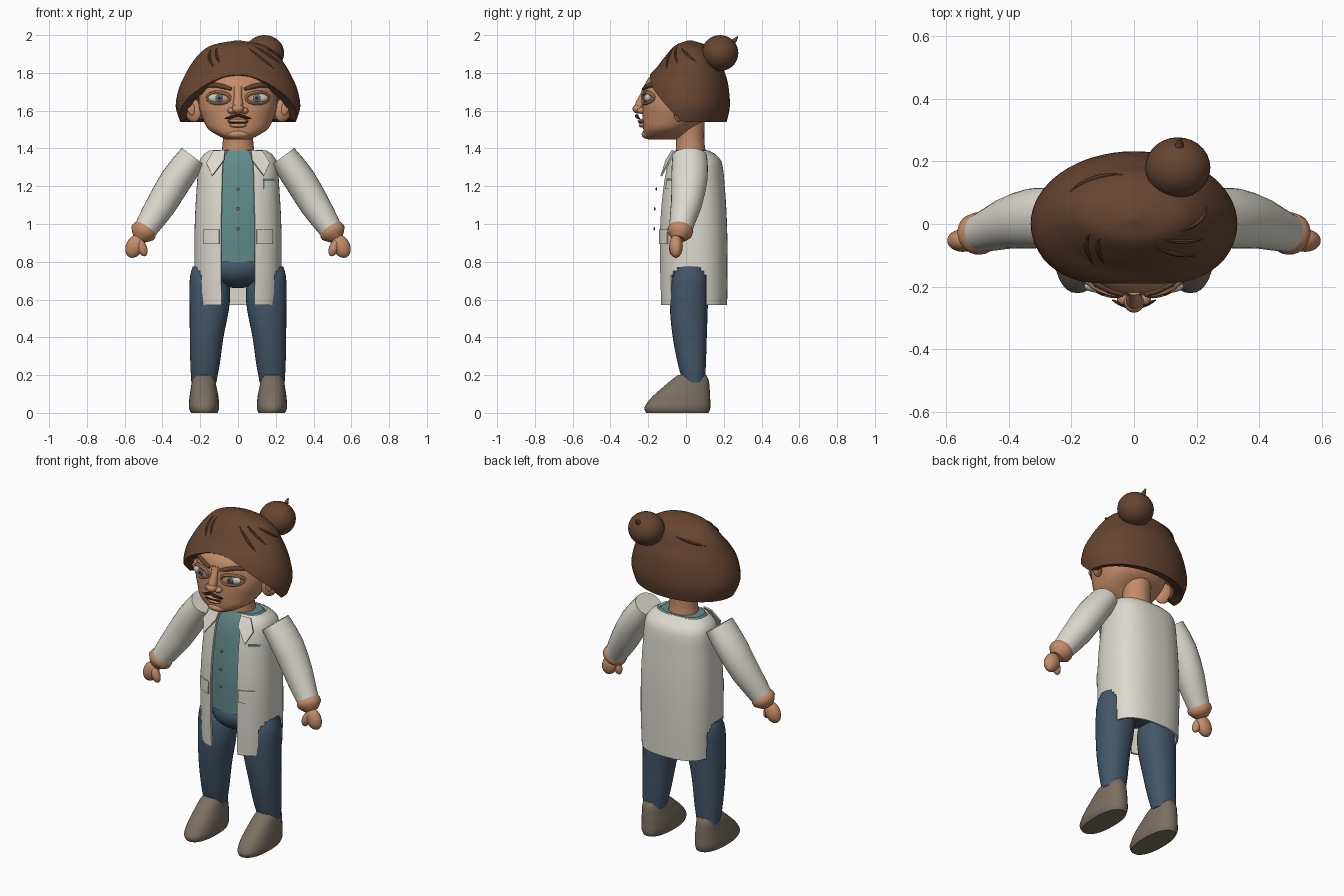
import bpy, bmesh
from math import sin, cos, pi, radians, copysign
from mathutils import Vector

cube = bpy.data.objects.get("Cube")
if cube:
    bpy.data.objects.remove(cube, do_unlink=True)
made = []


def material(name, *srgb):
    m = bpy.data.materials.new(name)
    col = [((c + 0.055) / 1.055) ** 2.4 for c in srgb] + [1]
    m.diffuse_color = col
    m.use_nodes = True
    bsdf = m.node_tree.nodes["Principled BSDF"]
    bsdf.inputs["Base Color"].default_value = col
    bsdf.inputs["Roughness"].default_value = 0.8
    return m


COAT = material("coat white", .86, .85, .81)
SHIRT = material("shirt teal", .38, .55, .54)
JEANS = material("trouser blue", .26, .34, .41)
SHOE = material("shoe taupe", .48, .44, .38)
SKIN = material("skin", .77, .55, .41)
HAIR = material("hair brown", .40, .27, .19)
DARK = material("dark brown", .2, .12, .09)
WHITE = material("eye white", .78, .78, .75)
IRIS = material("iris grey", .36, .43, .47)
BUTTON = material("button copper", .62, .40, .24)


def finish(name, bm, mat, thick=0):
    bmesh.ops.recalc_face_normals(bm, faces=bm.faces)
    me = bpy.data.meshes.new(name)
    bm.to_mesh(me)
    bm.free()
    me.materials.append(mat)
    ob = bpy.data.objects.new(name, me)
    bpy.context.collection.objects.link(ob)
    if thick:
        mod = ob.modifiers.new("Thickness", 'SOLIDIFY')
        mod.thickness, mod.offset = thick, -1
    made.append(ob)
    return ob


def skin_grid(name, rows, mat, closed=True, caps="both", keep=None, thick=0):
    """Bridge rows of points with quads."""
    bm = bmesh.new()
    vs = [[bm.verts.new(p) for p in r] for r in rows]
    n = len(rows[0])
    for a, b in zip(vs, vs[1:]):
        for i in range(n if closed else n - 1):
            j = (i + 1) % n
            quad = [a[i], a[j], b[j], b[i]]
            if keep is None or keep(sum((v.co for v in quad), Vector()) / 4):
                bm.faces.new(quad)
    if caps == "both":
        bm.faces.new(vs[0])
    if caps in ("both", "top"):
        bm.faces.new(vs[-1])
    loose = [v for v in bm.verts if not v.link_faces]
    bmesh.ops.delete(bm, geom=loose, context='VERTS')
    return finish(name, bm, mat, thick)


def sample(table, z):
    """Smoothly read (z, centre x, centre y, radius x, radius y) at height z."""
    z = min(max(z, table[0][0]), table[-1][0])
    i = next(k for k in range(len(table) - 1) if z <= table[k + 1][0])

    def slope(k, c):
        a, b = table[max(k - 1, 0)], table[min(k + 1, len(table) - 1)]
        return (b[c] - a[c]) / (b[0] - a[0])
    p, q = table[i], table[i + 1]
    h = q[0] - p[0]
    t = (z - p[0]) / h
    w = t * t * (3 - 2 * t)
    return [p[c] * (1 - w) + q[c] * w + h * (t * (1 - t) ** 2 * slope(i, c)
            - t * t * (1 - t) * slope(i + 1, c)) for c in range(1, 5)]


def point(table, a, z, p=2.0):
    cx, cy, rx, ry = sample(table, z)
    c, s = cos(a), sin(a)
    return Vector((cx + rx * copysign(abs(c) ** (2 / p), c),
                   cy + ry * copysign(abs(s) ** (2 / p), s), z))


def front_y(table, x, z, p):
    cx, cy, rx, ry = sample(table, z)
    return cy - ry * max(0, 1 - abs((x - cx) / rx) ** p) ** (1 / p)


def loft(name, table, mat, p=2.0, side=1, rows=16, n=32):
    z0, z1 = table[0][0], table[-1][0]
    pts = [[point(table, 2 * pi * i / n, z0 + (z1 - z0) * k / rows, p) for i in range(n)]
           for k in range(rows + 1)]
    return skin_grid(name, [[Vector((v.x * side, v.y, v.z)) for v in r] for r in pts], mat)


def tube(name, path, mat, n=20):
    """Sweep ellipses along (x, y, z, radius across, radius deep)."""
    rows = []
    for k, q in enumerate(path):
        a, b = path[max(k - 1, 0)], path[min(k + 1, len(path) - 1)]
        t = (Vector(b[:3]) - Vector(a[:3])).normalized()
        u = Vector((0, 1, 0)).cross(t).normalized()
        v = t.cross(u)
        rows.append([Vector(q[:3]) + u * q[3] * cos(2 * pi * i / n) + v * q[4] * sin(2 * pi * i / n)
                     for i in range(n)])
    return skin_grid(name, rows, mat)


def ball(name, loc, size, mat, tilt=0):
    bm = bmesh.new()
    bmesh.ops.create_uvsphere(bm, u_segments=28, v_segments=18, radius=1)
    ob = finish(name, bm, mat)
    ob.location, ob.scale, ob.rotation_euler = loc, size, (0, tilt, 0)
    return ob


def patch(name, table, p, x0, x1, z0, z1, mat, out):
    """Thin plate that follows the front of a lofted body."""
    rows = []
    for k in range(7):
        z = z0 + (z1 - z0) * k / 6
        xs = [x0 + (x1 - x0) * i / 8 for i in range(9)]
        rows.append([Vector((x, front_y(table, x, z, p) - out, z)) for x in xs])
    return skin_grid(name, rows, mat, closed=False, caps="", thick=.006)


# Coat: open front, side vents below the hip
coat = [(.57, 0, .04, .222, .178), (.77, 0, .038, .23, .182), (1.0, 0, .037, .229, .18),
        (1.2, 0, .04, .218, .165), (1.33, 0, .045, .205, .143), (1.37, 0, .04, .18, .115),
        (1.39, 0, .03, .15, .09)]
CP = 2.5
edge = radians(18)
angles = [-pi / 2 + edge + (2 * pi - 2 * edge) * i / 72 for i in range(73)]
skin_grid("lab_coat", [[point(coat, a, .57 + .82 * k / 41, CP) for a in angles] for k in range(42)],
          COAT, closed=False, caps="", thick=.012,
          keep=lambda c: not (c.z < .77 and abs(c.y - .015) < .095 - max(0, c.z - .73)))

# Shirt, neck and buttons
loft("shirt", [(.8, 0, .035, .185, .155), (1.0, 0, .035, .2, .16), (1.2, 0, .038, .195, .147),
               (1.33, 0, .04, .18, .125), (1.37, 0, .035, .155, .1), (1.392, 0, .028, .13, .08)], SHIRT, CP)
loft("neck", [(1.37, 0, .025, .088, .08), (1.45, 0, .022, .08, .075), (1.58, 0, .02, .085, .08)], SKIN, rows=8)
for z, y in ((1.185, -.157), (1.08, -.166), (.975, -.168)):
    ball("shirt_button", (0, y, z), (.009, .004, .009), BUTTON)

# Pockets
patch("chest_pocket", coat, CP, .138, .192, 1.185, 1.228, COAT, .006)
patch("chest_pocket_trim", coat, CP, .138, .192, 1.228, 1.241, SHIRT, .006)
for s in (1, -1):
    patch("hip_pocket", coat, CP, s * .1, s * .185, .895, .97, COAT, .008)

# Lapels
for s in (1, -1):
    bm = bmesh.new()
    bm.faces.new([bm.verts.new((s * x, y, z)) for x, y, z in
                  ((.07, -.075, 1.392), (.075, -.108, 1.34), (.138, -.135, 1.255),
                   (.168, -.095, 1.325), (.13, -.065, 1.388))])
    bmesh.ops.triangulate(bm, faces=bm.faces)
    finish("lapel", bm, COAT, .008)

# Trousers, shoes, arms and hands
ball("trouser_seat", (0, .025, .765), (.16, .15, .105), JEANS)
leg = [(.16, .181, .042, .066, .058), (.25, .175, .032, .077, .073), (.4, .166, .02, .089, .09),
       (.55, .152, .015, .104, .1), (.66, .15, .018, .107, .1), (.73, .163, .022, .09, .09),
       (.775, .175, .025, .065, .06)]
shoe = [(0, .178, -.045, .07, .165), (.025, .18, -.046, .08, .175), (.08, .18, -.028, .077, .156),
        (.13, .181, -.002, .069, .127), (.175, .182, .022, .06, .098), (.2, .182, .032, .048, .075)]
sleeve = [(.237, .02, 1.357, .076, .092), (.28, .02, 1.3, .081, .096), (.325, .018, 1.237, .084, .096),
          (.365, .012, 1.172, .083, .09), (.405, .002, 1.105, .08, .082), (.45, -.015, 1.035, .072, .071),
          (.495, -.03, .965, .061, .06)]
cuff = [(.485, -.028, .982, .06, .06), (.494, -.03, .968, .068, .068), (.505, -.033, .952, .069, .066),
        (.514, -.037, .936, .055, .052), (.523, -.04, .92, .036, .034)]
for s, side in ((1, "left"), (-1, "right")):
    loft(side + "_trouser_leg", leg, JEANS, 2.2, s)
    loft(side + "_shoe", shoe, SHOE, 2.3, s)
    tube(side + "_sleeve", [(s * q[0],) + q[1:] for q in sleeve], COAT, 28)
    tube(side + "_cuff", [(s * q[0],) + q[1:] for q in cuff], SKIN, 28)
    ball(side + "_hand", (s * .547, -.053, .882), (.046, .036, .064), SKIN, s * radians(-25))
    ball(side + "_thumb", (s * .507, -.066, .873), (.025, .024, .046), SKIN, s * radians(20))

# Head
head = [(1.448, 0, -.125, .065, .075), (1.465, 0, -.118, .1, .102), (1.5, 0, -.1, .155, .126),
        (1.56, 0, -.06, .188, .17), (1.62, 0, -.045, .207, .185), (1.68, 0, -.03, .207, .195),
        (1.75, 0, -.01, .195, .203), (1.79, 0, .004, .185, .184), (1.83, 0, .015, .16, .14),
        (1.9, 0, .03, .1, .06)]
HP = 2.3
loft("head", head, SKIN, HP, rows=30, n=48)


def on_face(x, z, out=0):
    return x, front_y(head, x, z, HP) - out, z


# Nose, mouth and chin
tube("nose_bridge", [(0, -.215, 1.725, .022, .012), (0, -.226, 1.68, .02, .018),
                     (0, -.243, 1.64, .026, .024), (0, -.25, 1.605, .026, .026)], SKIN)
ball("nose_tip", (0, -.25, 1.61), (.032, .033, .026), SKIN)
ball("upper_lip", (0, -.234, 1.546), (.055, .022, .011), SKIN)
ball("lower_lip", (0, -.23, 1.522), (.045, .02, .012), SKIN)
ball("mouth_line", (0, -.246, 1.535), (.055, .006, .003), DARK)
ball("chin", (0, -.2, 1.475), (.06, .035, .025), SKIN)

# Paired face parts
for s, side in ((1, "left"), (-1, "right")):
    ball(side + "_nostril", (s * .033, -.235, 1.6), (.022, .024, .017), SKIN)
    tube(side + "_moustache", [(s * x, y, z, r, r) for x, y, z, r in
         ((.002, -.258, 1.575, .007), (.02, -.262, 1.572, .009), (.045, -.254, 1.563, .007),
          (.07, -.243, 1.557, .002))], DARK, 10)
    x, y, z = on_face(s * .103, 1.667)
    ball(side + "_eye", (x, y + .01, z), (.056, .022, .026), WHITE)
    ball(side + "_iris", (x - s * .004, y - .009, z), (.021, .007, .021), IRIS)
    ball(side + "_pupil", (x - s * .004, y - .013, z), (.009, .005, .009), DARK)
    for lid, sign, mat, r in (("upper_lid", 1, SKIN, .01), ("lower_lid", -1, SKIN, .008),
                              ("lash", .86, DARK, .004)):
        arc = []
        for k in range(9):
            a = pi * k / 8
            px, py, pz = on_face(s * (.103 + .06 * cos(a)), 1.667 + sign * .03 * sin(a))
            arc.append((px, py - .008 * sin(a), pz, r, r))
        tube(side + "_" + lid, arc, mat, 8)
    brow = [(.035, 1.714, .008), (.075, 1.727, .013), (.12, 1.736, .013), (.16, 1.73, .009), (.182, 1.717, .003)]
    tube(side + "_eyebrow", [on_face(s * bx, bz, .004) + (r, .01) for bx, bz, r in brow], HAIR, 12)
    ear = ball(side + "_ear", (s * .24, -.035, 1.605), (.048, .024, .066), SKIN, s * radians(15))
    ear.rotation_euler.z = s * radians(25)
    ball(side + "_inner_ear", (s * .248, -.056, 1.61), (.022, .012, .036), SKIN, s * radians(15))

# Hair: thick shell whose hem rises over the face
hair = [(1.54, 0, 0, .305, .215), (1.62, 0, 0, .33, .232), (1.72, 0, 0, .312, .226),
        (1.79, 0, .01, .28, .2), (1.83, 0, .018, .258, .172), (1.9, 0, .03, .205, .13),
        (1.95, 0, .025, .13, .075), (1.972, 0, .02, .012, .01)]


def hem(a):
    return 1.54 + .25 * max(0, (-sin(a) - .08) / .92) ** 1.15


N = 64
turn = [2 * pi * i / N for i in range(N)]
skin_grid("hair_cap", [[point(hair, a, hem(a) + (1.972 - hem(a)) * sin(pi / 2 * k / 24)) for a in turn]
                       for k in range(25)], HAIR, caps="top", thick=.055)

# Loose strands and bun
for a0, a1, z0, z1 in ((215, 240, 1.93, 1.83), (228, 247, 1.935, 1.85), (290, 318, 1.93, 1.82),
                       (305, 335, 1.94, 1.85), (330, 372, 1.93, 1.86), (100, 150, 1.9, 1.86)):
    strand = []
    for k in range(9):
        t = k / 8
        q = point(hair, radians(a0 + (a1 - a0) * t), z0 + (z1 - z0) * t)
        r = .001 + .007 * sin(pi * t)
        strand.append((*q, r, r))
    tube("hair_strand", strand, HAIR, 8)
ball("hair_bun", (.14, .18, 1.905), (.104, .097, .095), HAIR)
tube("bun_tip", [(.143, .235, 1.955, .02, .02), (.146, .258, 1.972, .012, .012),
                 (.146, .274, 1.992, .004, .004)], HAIR, 10)

# Apply thickness and shade
bpy.ops.object.select_all(action='DESELECT')
for ob in made:
    ob.select_set(True)
bpy.context.view_layer.objects.active = made[0]
bpy.ops.object.convert(target='MESH')
bpy.ops.object.shade_smooth_by_angle(angle=radians(40))
